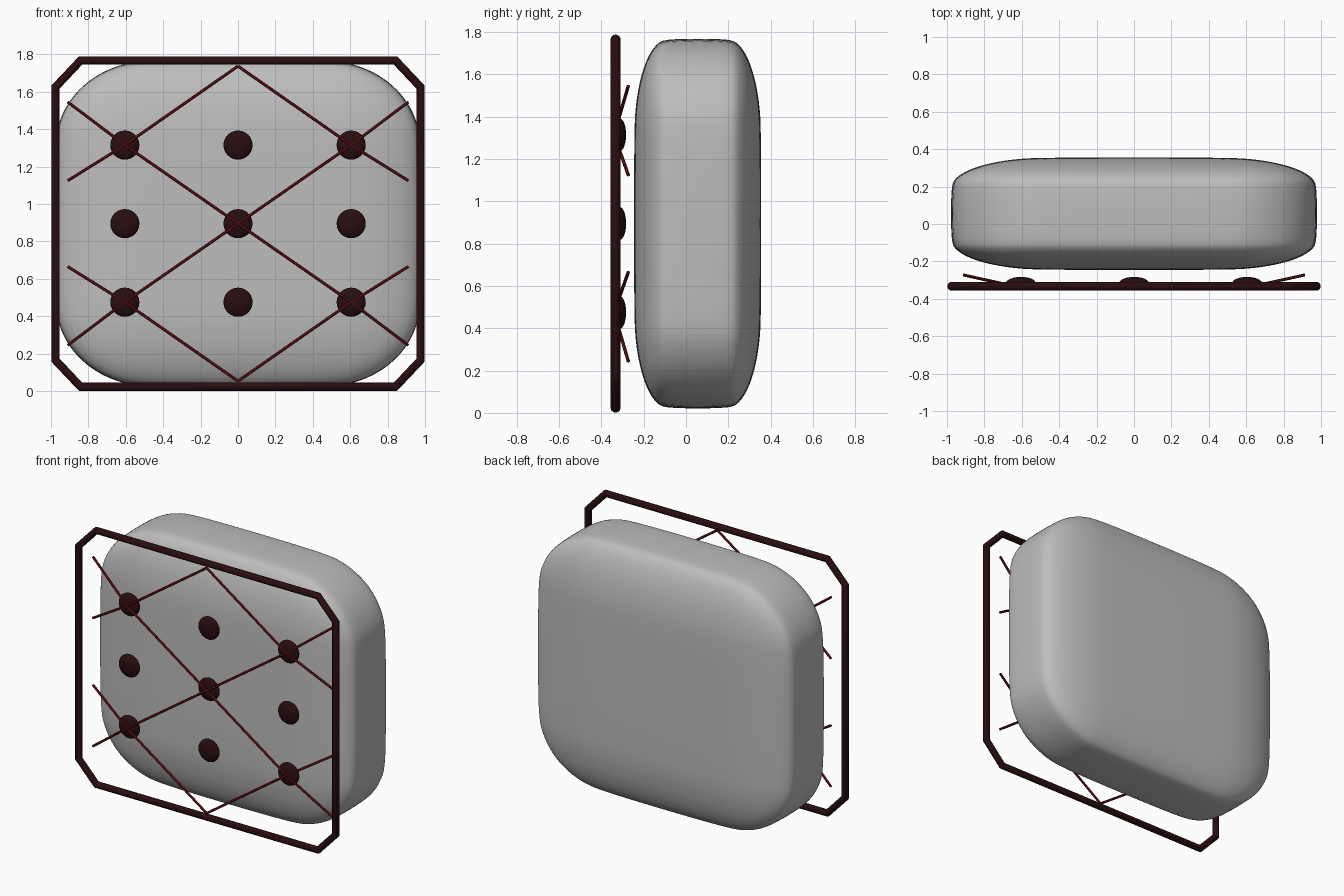
import bpy
from mathutils import Vector

cube = bpy.data.objects.get("Cube")
if cube:
    bpy.data.objects.remove(cube, do_unlink=True)

MID_Z = 0.895


def material(name, color):
    mat = bpy.data.materials.new(name)
    mat.use_nodes = True
    mat.diffuse_color = (*color, 1)
    bsdf = mat.node_tree.nodes["Principled BSDF"]
    bsdf.inputs["Base Color"].default_value = (*color, 1)
    bsdf.inputs["Roughness"].default_value = 0.7
    return mat


grey = material("grey fabric", (0.51, 0.51, 0.51))
dark_red = material("dark maroon", (0.022, 0.004, 0.005))
seam_red = material("seam red", (0.075, 0.004, 0.005))


def finish(name, mat, angle=0.7):
    obj = bpy.context.object
    obj.name = name
    obj.data.materials.clear()
    obj.data.materials.append(mat)
    bpy.ops.object.shade_smooth_by_angle(angle=angle)
    return obj


def tube(name, paths, radius, mat, cyclic=False):
    """Round tubing along one or more straight-cornered paths."""
    curve = bpy.data.curves.new(name, "CURVE")
    curve.dimensions = "3D"
    curve.bevel_depth = radius
    curve.bevel_resolution = 4
    curve.use_fill_caps = True
    for path in paths:
        spline = curve.splines.new("POLY")
        spline.points.add(len(path) - 1)
        for point, co in zip(spline.points, path):
            point.co = (*co, 1)
        spline.use_cyclic_u = cyclic
    obj = bpy.data.objects.new(name, curve)
    bpy.context.collection.objects.link(obj)
    bpy.ops.object.select_all(action="DESELECT")
    obj.select_set(True)
    bpy.context.view_layer.objects.active = obj
    bpy.ops.object.convert(target="MESH")
    return finish(name, mat)


# Padded cushion: a rounded cube stretched to size
bpy.ops.mesh.primitive_cube_add(size=2, location=(0, 0.055, MID_Z))
cushion = finish("cushion", grey, angle=3.1)
cushion.scale = (0.98, 0.301, 0.875)
bevel = cushion.modifiers.new("rounding", "BEVEL")
bevel.width = 0.52
bevel.segments = 6
soft = cushion.modifiers.new("softening", "SUBSURF")
soft.levels = soft.render_levels = 2

# Piping frame with cut corners
corner = [(0.976, 0.73), (0.842, 0.872)]
outline = []
for sx, sz in ((1, 1), (-1, 1), (-1, -1), (1, -1)):
    pts = corner if sx * sz > 0 else corner[::-1]
    outline += [(sx * x, -0.333, MID_Z + sz * z) for x, z in pts]
tube("piping_frame", [outline], 0.0235, dark_red, cyclic=True)

# Tufting buttons in a three by three grid
for row in (-1, 0, 1):
    for col in (-1, 0, 1):
        bpy.ops.mesh.primitive_uv_sphere_add(
            segments=24, ring_count=12, radius=1,
            location=(col * 0.605, -0.314, MID_Z + row * 0.42))
        button = finish("tufting_button", dark_red)
        button.scale = (0.078, 0.031, 0.078)

# Diamond stitching, one quarter mirrored across both axes
FRONT, EDGE = -0.34, -0.273
knot = Vector((0.605, FRONT, 0.42))
ends = [Vector((0, FRONT, 0)), Vector((0, FRONT, 0.842)),
        Vector((0.91, EDGE, 0.23)), Vector((0.91, EDGE, 0.65))]
seams = []
for sx in (1, -1):
    for sz in (1, -1):
        for end in ends:
            seams.append([(sx * p.x, p.y, MID_Z + sz * p.z) for p in (knot, end)])
tube("diamond_seams", seams, 0.008, seam_red)
